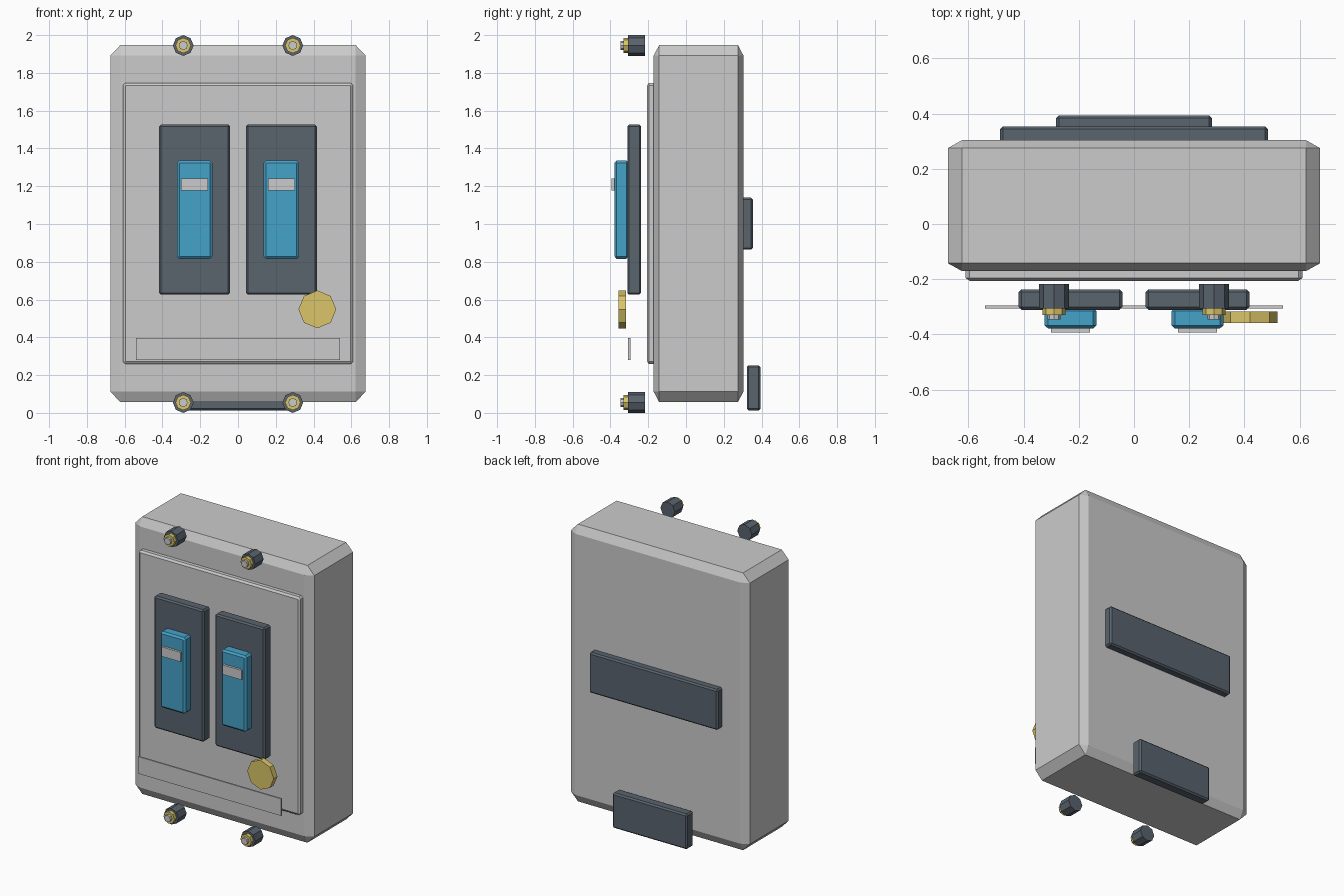
import bpy, bmesh, math
from mathutils import Matrix

if "Cube" in bpy.data.objects:
    bpy.data.objects.remove(bpy.data.objects["Cube"])


def material(name, rgb):
    m = bpy.data.materials.new(name)
    m.diffuse_color = (*rgb, 1)
    m.use_nodes = True
    m.node_tree.nodes["Principled BSDF"].inputs["Base Color"].default_value = m.diffuse_color
    return m


SLATE = material("slate", (0.10, 0.125, 0.155))
BLUE = material("blue", (0.06, 0.36, 0.58))
BRASS = material("brass", (0.70, 0.56, 0.14))


def finish(bm, name, mat):
    bmesh.ops.recalc_face_normals(bm, faces=bm.faces)
    mesh = bpy.data.meshes.new(name)
    bm.to_mesh(mesh)
    bm.free()
    obj = bpy.data.objects.new(name, mesh)
    bpy.context.collection.objects.link(obj)
    if mat:
        mesh.materials.append(mat)
    return obj


def box(name, x, y, z, chamfer=None, mat=None):
    """Box from (min, max) ranges; chamfer gives the cut along x, y, z."""
    bm = bmesh.new()
    ranges = (x, y, z)
    c = chamfer or (0, 0, 0)
    for i in range(8):
        side = [(i >> k) & 1 for k in range(3)]
        # each corner becomes one vertex per adjoining face
        for face in (range(3) if chamfer else (0,)):
            co = []
            for k in range(3):
                inset = c[k] if k != face else 0
                co.append(ranges[k][side[k]] + (-inset if side[k] else inset))
            bm.verts.new(co)
    bmesh.ops.convex_hull(bm, input=bm.verts)
    bmesh.ops.dissolve_limit(bm, angle_limit=0.01, verts=bm.verts, edges=bm.edges)
    return finish(bm, name, mat)


def octagon(name, x, z, radius, y, mat=None):
    """Eight-sided disc lying along y, with corners on the axes."""
    bm = bmesh.new()
    mat4 = Matrix.Translation((x, sum(y) / 2, z)) @ Matrix.Rotation(math.pi / 2, 4, 'X')
    bmesh.ops.create_cone(bm, cap_ends=True, segments=8, radius1=radius,
                          radius2=radius, depth=y[1] - y[0], matrix=mat4)
    return finish(bm, name, mat)


# Enclosure and raised front panel
box("enclosure", (-0.675, 0.675), (-0.171, 0.304), (0.057, 1.947), (0.052, 0.029, 0.055))
box("front_panel", (-0.61, 0.61), (-0.206, -0.15), (0.258, 1.747), (0.014, 0.01, 0.014))

# Pair of switches: frame, rocker, indicator
for side, cx in (("left", -0.23), ("right", 0.23)):
    box(side + "_switch_frame", (cx - 0.188, cx + 0.188), (-0.311, -0.237),
        (0.626, 1.526), (0.01, 0.01, 0.01), SLATE)
    box(side + "_rocker", (cx - 0.094, cx + 0.094), (-0.379, -0.305),
        (0.816, 1.336), (0.013, 0.011, 0.013), BLUE)
    box(side + "_indicator", (cx - 0.071, cx + 0.071), (-0.394, -0.37), (1.177, 1.242))

# Test button and blank label plate
octagon("test_button", 0.42, 0.548, 0.1, (-0.358, -0.318), BRASS)
box("label_plate", (-0.54, 0.54), (-0.306, -0.295), (0.28, 0.396))

# Cable terminals: housing, collar, pin
for level, z in (("lower", 0.055), ("upper", 1.945)):
    for side, x in (("left", -0.29), ("right", 0.29)):
        name = f"{level}_{side}_terminal"
        octagon(name + "_housing", x, z, 0.055, (-0.306, -0.217), SLATE)
        octagon(name + "_collar", x, z, 0.041, (-0.33, -0.29), BRASS)
        octagon(name + "_pin", x, z, 0.024, (-0.347, -0.30))

# Rear mounting rail and release clip
box("mounting_rail", (-0.485, 0.485), (0.285, 0.354), (0.864, 1.14), (0.01, 0.01, 0.01), SLATE)
box("release_clip", (-0.282, 0.282), (0.322, 0.394), (0.012, 0.252), (0.01, 0.01, 0.01), SLATE)
